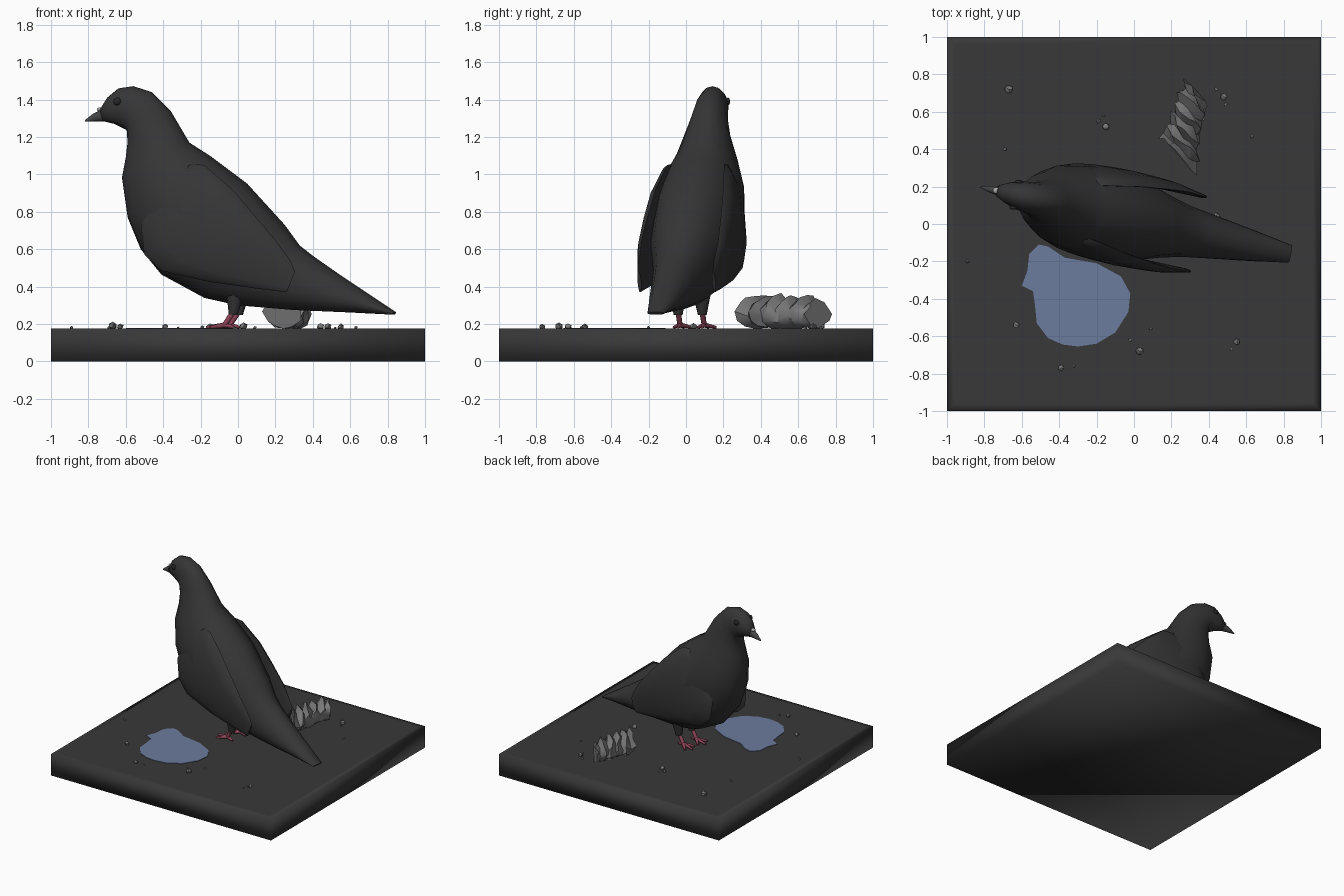
import bpy, bmesh, math, random
from mathutils import Vector

if "Cube" in bpy.data.objects:
    bpy.data.objects.remove(bpy.data.objects["Cube"])

random.seed(4)
C, S = math.cos(math.radians(12.2)), math.sin(math.radians(12.2))
TOP = 0.175


def material(name, r, g, b):
    m = bpy.data.materials.new(name)
    m.diffuse_color = (r, g, b, 1)
    m.use_nodes = True
    m.node_tree.nodes["Principled BSDF"].inputs["Base Color"].default_value = m.diffuse_color
    return m


STONE = material("dark paving", 0.04, 0.04, 0.04)
FEATHER = material("dark feathers", 0.036, 0.036, 0.036)
BEAK = material("beak grey", 0.06, 0.06, 0.06)
CERE = material("pale cere", 0.4, 0.39, 0.38)
EYE = material("eye black", 0.02, 0.02, 0.02)
PINK = material("pink legs", 0.28, 0.06, 0.1)
WATER = material("puddle blue", 0.15, 0.2, 0.34)
GREY = material("litter grey", 0.2, 0.2, 0.2)


def bird(lx, ly, z):
    """Bird space (head to -x) into the turned pose on the slab."""
    return Vector((lx * C + ly * S, 0.02 - lx * S + ly * C, z))


def finish(name, bm, mat, angle=60):
    bmesh.ops.recalc_face_normals(bm, faces=bm.faces[:])
    me = bpy.data.meshes.new(name)
    bm.to_mesh(me)
    bm.free()
    me.materials.append(mat)
    ob = bpy.data.objects.new(name, me)
    bpy.context.collection.objects.link(ob)
    bpy.ops.object.select_all(action='DESELECT')
    ob.select_set(True)
    bpy.context.view_layer.objects.active = ob
    if angle >= 180:
        bpy.ops.object.shade_smooth()
    else:
        bpy.ops.object.shade_smooth_by_angle(angle=math.radians(angle))
    return ob


def loft(name, rings, mat, angle=60):
    """Skin closed rings of points and cap both ends."""
    bm = bmesh.new()
    vs = [[bm.verts.new(p) for p in r] for r in rings]
    n = len(vs[0])
    for a, b in zip(vs, vs[1:]):
        for i in range(n):
            j = (i + 1) % n
            bm.faces.new((a[i], a[j], b[j], b[i]))
    bm.faces.new(vs[0])
    bm.faces.new(vs[-1])
    return finish(name, bm, mat, angle)


def oval_rings(table, n=16):
    """Rows: upper x, z, lower x, z (as seen from the front), half width."""
    out = []
    for x1, z1, x2, z2, w in table:
        ring = []
        for i in range(n):
            t = 2 * math.pi * i / n
            f = (1 - math.cos(t)) / 2
            ring.append(bird((x1 + (x2 - x1) * f) / C, w * math.sin(t), z1 + (z2 - z1) * f))
        out.append(ring)
    return out


def tube(name, a, b, r1, r2, mat, n=8):
    d = (b - a).normalized()
    u = d.orthogonal().normalized()
    v = d.cross(u)
    ring = lambda p, r: [p + r * (u * math.cos(2 * math.pi * i / n) + v * math.sin(2 * math.pi * i / n))
                         for i in range(n)]
    return loft(name, [ring(a, r1), ring(b, r2)], mat)


def ball(name, p, size, mat, sub=2, jitter=0.0, angle=60):
    bm = bmesh.new()
    bmesh.ops.create_icosphere(bm, subdivisions=sub, radius=1)
    for v in bm.verts:
        k = 1 + random.uniform(-jitter, jitter)
        v.co = Vector((v.co[i] * size[i] * k for i in range(3))) + Vector(p)
    return finish(name, bm, mat, angle)


# paving slab, softly shaded to its rim
bm = bmesh.new()
bmesh.ops.create_cube(bm, size=1)
for v in bm.verts:
    v.co = Vector((v.co.x * 2, v.co.y * 2, (v.co.z + 0.5) * TOP))
top = [f for f in bm.faces if f.calc_center_median().z > TOP - 0.01]
bmesh.ops.inset_region(bm, faces=top, thickness=0.06)
finish("paving_slab", bm, STONE, 180)

# puddle
outline = [(-.51, -.11), (-.46, -.12), (-.37, -.18), (-.2, -.21), (-.07, -.28), (-.02, -.37), (-.03, -.47),
           (-.1, -.58), (-.2, -.64), (-.3, -.655), (-.38, -.645), (-.46, -.61), (-.52, -.53), (-.53, -.43),
           (-.54, -.36), (-.6, -.33), (-.57, -.25), (-.56, -.16)]
bm = bmesh.new()
face = bm.faces.new([bm.verts.new((x, y, TOP + 0.004)) for x, y in outline])
ext = bmesh.ops.extrude_face_region(bm, geom=[face])
for v in ext["geom"]:
    if isinstance(v, bmesh.types.BMVert):
        v.co.z = TOP - 0.002
finish("puddle", bm, WATER, 30)

# head, body and tail in one skin
loft("bird_body", oval_rings([
    (-.735, 1.352, -.715, 1.283, .032),
    (-.70, 1.41, -.66, 1.27, .055),
    (-.64, 1.46, -.62, 1.25, .073),
    (-.56, 1.472, -.59, 1.235, .083),
    (-.46, 1.44, -.588, 1.16, .092),
    (-.36, 1.34, -.60, 1.08, .115),
    (-.26, 1.17, -.62, 0.98, .165),
    (-.15, 1.10, -.59, 0.77, .215),
    (.05, 0.95, -.52, 0.60, .24),
    (.25, 0.73, -.41, 0.465, .225),
    (.33, 0.62, -.18, 0.34, .18),
    (.40, 0.565, 0.0, 0.30, .15),
    (.55, 0.46, .30, 0.275, .115),
    (.70, 0.36, .60, 0.262, .08),
    (.84, 0.265, .83, 0.25, .047)]), FEATHER, 75)

# beak and pale cere
loft("beak", oval_rings([
    (-.72, 1.352, -.70, 1.283, .03),
    (-.775, 1.325, -.755, 1.284, .019),
    (-.82, 1.289, -.815, 1.282, .004)], 10), BEAK)
ball("cere", bird(-.735 / C, 0, 1.347), (.02, .018, .012), CERE)

# wings, hugging the flanks with free tips:
# upper x, z, lower x, z, upper / lower edge offset, bulge
WING = [(-.27, 1.06, -.46, 0.86, .14, .17, .03),
        (-.18, 1.05, -.52, 0.72, .155, .17, .055),
        (-.03, 0.92, -.50, 0.57, .185, .175, .07),
        (.09, 0.78, -.41, 0.485, .20, .185, .065),
        (.20, 0.65, -.15, 0.425, .21, .20, .045),
        (.28, 0.54, .10, 0.39, .205, .205, .02),
        (.305, 0.48, .26, 0.37, .205, .205, .008)]
for side, label in ((-1, "near"), (1, "far")):
    rings = []
    for x1, z1, x2, z2, e1, e2, bulge in WING:
        ring = []
        for i in range(14):
            t = 2 * math.pi * i / 14
            f, s = (1 - math.cos(t)) / 2, math.sin(t)
            lat = e1 + (e2 - e1) * f + s * (bulge if s > 0 else 0.012)
            ring.append(bird((x1 + (x2 - x1) * f + S * lat) / C, side * lat, z1 + (z2 - z1) * f))
        rings.append(ring)
    loft(label + "_wing", rings, FEATHER, 50)

    # eye
    ball(label + "_eye", bird(-.645, side * .07, 1.39), (.021, .011, .021), EYE)

    # thigh, shank and toes
    y = side * .066
    tube(label + "_thigh", bird(.0, y, .37), bird(-.012, y, .25), .05, .024, FEATHER, 10)
    ankle = bird(-.06, y, .195)
    tube(label + "_shank", bird(-.008, y, .27), ankle, .015, .014, PINK)
    for k, (deg, length) in enumerate(((-35, .085), (0, .1), (35, .085), (180, .055))):
        a = math.radians(deg)
        tip = bird(-.06 - length * math.cos(a), y + length * math.sin(a), TOP + .008)
        tube(f"{label}_toe_{k}", ankle, tip, .014, .007, PINK)

# crumpled litter: a crushed bellows of alternating folds
rings = []
STEPS = 11
for k in range(STEPS):
    f = k / (STEPS - 1)
    centre = Vector((.235 + .095 * f, .37 + .335 * f, 0))
    big = k % 2 == 0
    half = (.135 - .04 * f) * (1.0 if big else .78)
    high = (.185 if big else .135) * (1 - .15 * (k == STEPS - 1))
    across = Vector((.72, -.69, 0))
    ring = []
    for i in range(12):
        t = 2 * math.pi * i / 12
        j = random.uniform(.88, 1.08)
        p = centre + across * half * math.cos(t) * j
        p += Vector((random.uniform(-.014, .014), random.uniform(-.014, .014), 0))
        p.z = TOP + max(0, high * (.5 + .5 * math.sin(t) * j))
        ring.append(p)
    rings.append(ring)
loft("crumpled_litter", rings, GREY, 50)

# scattered pebbles: x, y, radius
PEBBLES = [(-.67, .72, .025), (-.19, .55, .012), (-.15, .52, .02), (-.16, .58, .007), (-.69, .40, .01),
           (.48, .68, .02), (.44, .72, .01), (.49, .64, .008), (.63, .47, .01), (-.89, -.2, .01),
           (.44, .04, .02), (-.63, -.54, .018), (-.39, -.77, .018), (-.32, -.76, .008), (-.02, -.62, .009),
           (.03, -.68, .022), (.09, -.56, .01), (.55, -.63, .019), (.52, -.67, .007)]
for k, (x, y, r) in enumerate(PEBBLES):
    ball(f"pebble_{k}", (x, y, TOP + r * .6), (r, r, r * .85), GREY, 1, .12, 40)
